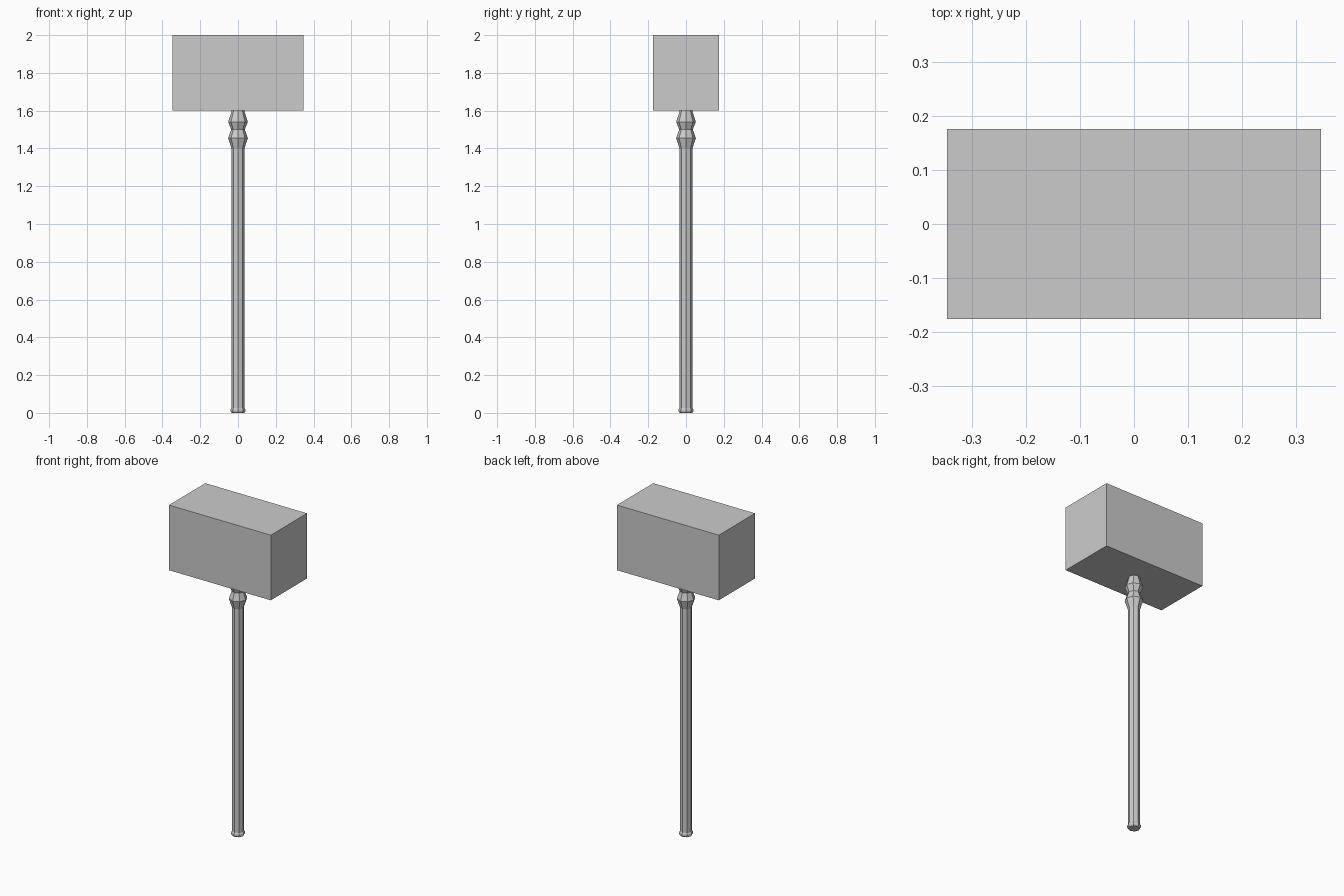
import bpy, bmesh, math

cube = bpy.data.objects.get("Cube")
if cube:
    bpy.data.objects.remove(cube, do_unlink=True)


def material(name, value):
    mat = bpy.data.materials.new(name)
    mat.use_nodes = True
    colour = (value, value, value, 1)
    mat.diffuse_color = colour
    mat.node_tree.nodes["Principled BSDF"].inputs["Base Color"].default_value = colour
    return mat


def finish(name, bm, mat):
    bmesh.ops.recalc_face_normals(bm, faces=bm.faces)
    mesh = bpy.data.meshes.new(name)
    bm.to_mesh(mesh)
    bm.free()
    mesh.materials.append(mat)
    obj = bpy.data.objects.new(name, mesh)
    bpy.context.collection.objects.link(obj)
    return obj


def turned(name, profile, sides, mat):
    """Faceted closed solid from (radius, height) rings."""
    bm = bmesh.new()
    rings = []
    for r, z in profile:
        rings.append([bm.verts.new((r * math.cos(math.tau * i / sides),
                                    r * math.sin(math.tau * i / sides), z))
                      for i in range(sides)])
    for low, high in zip(rings, rings[1:]):
        for i in range(sides):
            j = (i + 1) % sides
            bm.faces.new((low[i], low[j], high[j], high[i]))
    bm.faces.new(rings[0])
    bm.faces.new(rings[-1])
    return finish(name, bm, mat)


grey = material("plain grey", 0.6)

# Block head
bm = bmesh.new()
bmesh.ops.create_cube(bm, size=1)
bmesh.ops.scale(bm, vec=(0.692, 0.352, 0.4), verts=bm.verts)
bmesh.ops.translate(bm, vec=(0, 0, 1.8), verts=bm.verts)
finish("head", bm, grey)

# Handle with flared foot and two collar rings
turned("handle", [(0.033, 0), (0.039, 0.008), (0.039, 0.018), (0.034, 0.026),
                  (0.034, 1.40), (0.052, 1.455), (0.036, 1.50),
                  (0.052, 1.54), (0.033, 1.60)], 8, grey)
